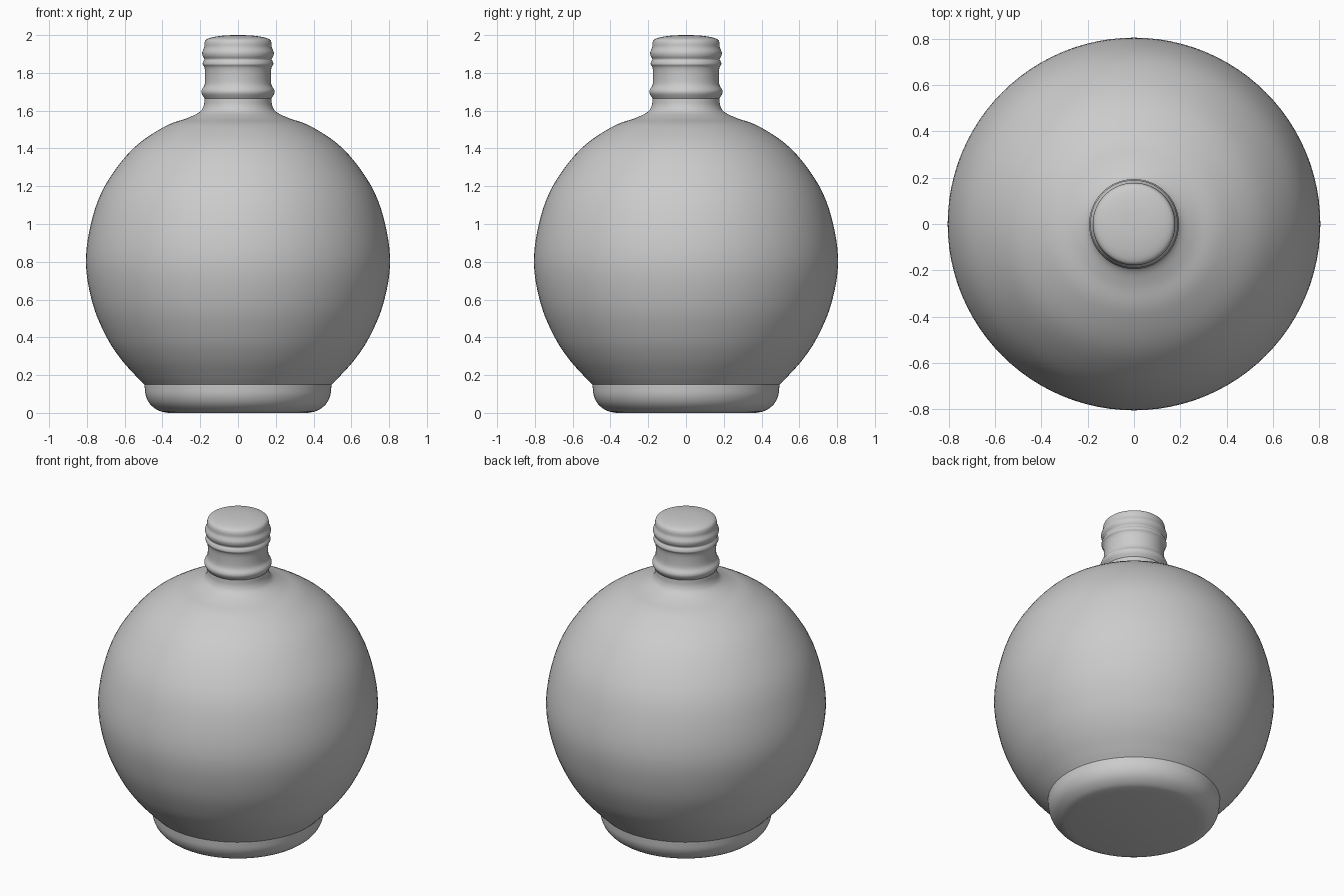
import bpy, math
from mathutils import Vector

if "Cube" in bpy.data.objects:
    bpy.data.objects.remove(bpy.data.objects["Cube"])

SIDES = 96


def smooth_curve(points, steps=5):
    """Catmull-Rom curve through (radius, height) points."""
    p = [Vector(q) for q in points]
    p = [2 * p[0] - p[1]] + p + [2 * p[-1] - p[-2]]
    out = []
    for a, b, c, d in zip(p, p[1:], p[2:], p[3:]):
        for i in range(steps):
            t = i / steps
            out.append(0.5 * (2 * b + (c - a) * t + (2 * a - 5 * b + 4 * c - d) * t ** 2
                              + (3 * b - a - 3 * c + d) * t ** 3))
    return out + [p[-2]]


def lathe(name, profile):
    """Revolve a profile around z and close both ends with a disc."""
    n = len(profile)
    verts, faces = [], []
    for s in range(SIDES):
        a = 2 * math.pi * s / SIDES
        verts += [(r * math.cos(a), r * math.sin(a), z) for r, z in profile]
    for s in range(SIDES):
        t = (s + 1) % SIDES
        for i in range(n - 1):
            faces.append((s * n + i, t * n + i, t * n + i + 1, s * n + i + 1))
    faces.append([s * n for s in reversed(range(SIDES))])
    faces.append([s * n + n - 1 for s in range(SIDES)])
    mesh = bpy.data.meshes.new(name)
    mesh.from_pydata(verts, [], faces)
    obj = bpy.data.objects.new(name, mesh)
    bpy.context.collection.objects.link(obj)
    bpy.context.view_layer.objects.active = obj
    obj.select_set(True)
    bpy.ops.object.shade_smooth_by_angle(angle=math.radians(32))
    obj.select_set(False)
    return obj


# Rounded foot
foot = smooth_curve([(0.37, 0.0), (0.42, 0.012), (0.464, 0.045),
                     (0.488, 0.09), (0.495, 0.145)])
# Globe-shaped belly, shoulder and start of the neck
belly = smooth_curve([(0.495, 0.15), (0.54, 0.195), (0.62, 0.285), (0.695, 0.4),
                      (0.767, 0.57), (0.805, 0.785), (0.779, 1.0), (0.706, 1.2),
                      (0.56, 1.395), (0.39, 1.515), (0.27, 1.56), (0.205, 1.592),
                      (0.182, 1.625), (0.177, 1.665)])
# Neck with collar ring, thread ridges and softly domed top
neck = smooth_curve([(0.177, 1.665), (0.192, 1.69), (0.192, 1.71), (0.176, 1.74),
                     (0.174, 1.80), (0.178, 1.83), (0.187, 1.845), (0.184, 1.86),
                     (0.178, 1.872), (0.187, 1.89), (0.189, 1.91), (0.179, 1.935),
                     (0.177, 1.96), (0.166, 1.978), (0.13, 1.99), (0.07, 1.998),
                     (0.005, 2.0)], 4)

lathe("bottle", foot + belly + neck[1:])
